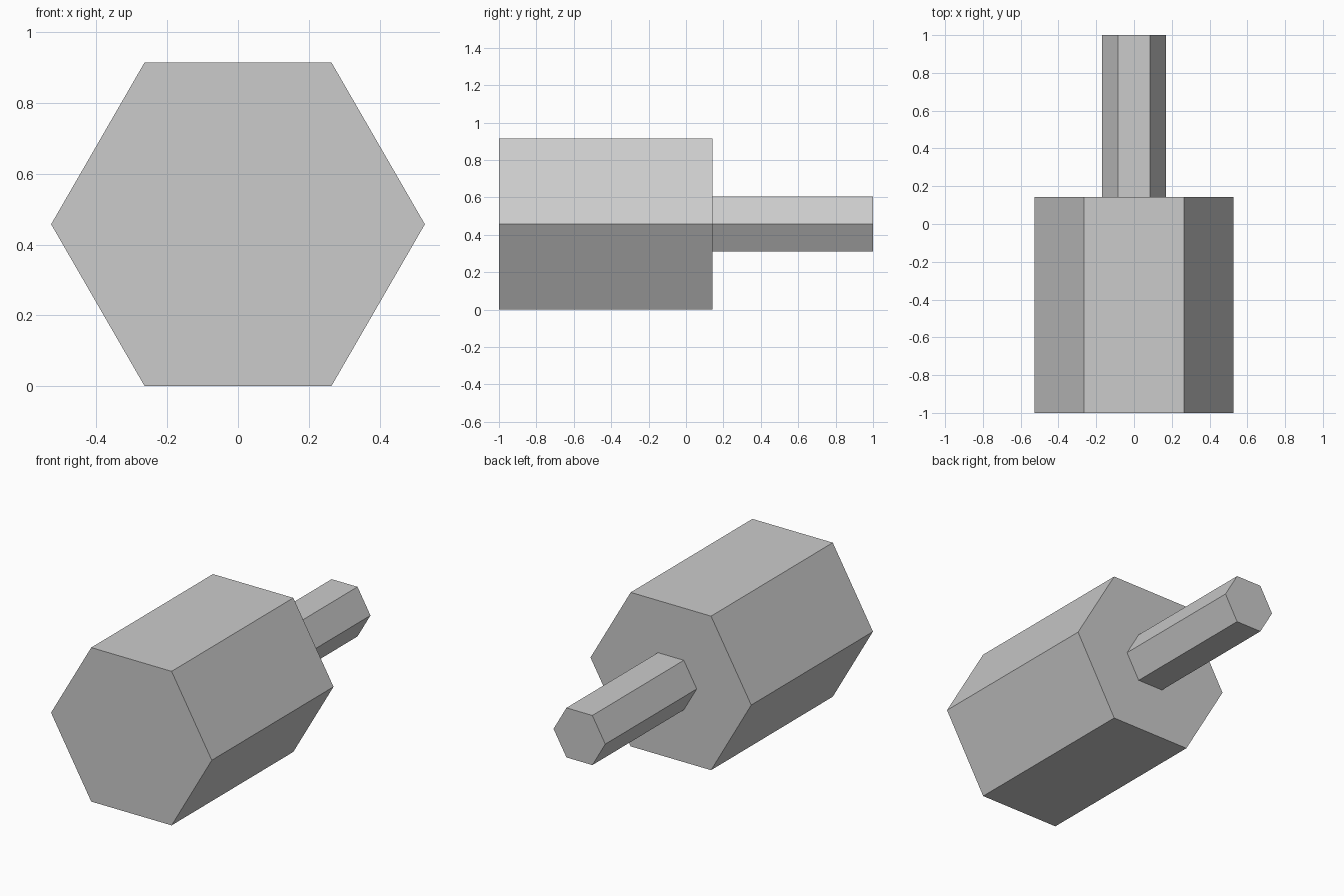
import bpy
from math import radians, sqrt

cube = bpy.data.objects.get("Cube")
if cube:
    bpy.data.objects.remove(cube, do_unlink=True)

# Single grey finish
GREY = (0.6, 0.6, 0.6, 1.0)
grey = bpy.data.materials.new("plain grey")
grey.use_nodes = True
grey.diffuse_color = GREY
grey.node_tree.nodes["Principled BSDF"].inputs["Base Color"].default_value = GREY

HEAD_RADIUS = 0.528
AXIS_HEIGHT = HEAD_RADIUS * sqrt(3) / 2


def hex_bar(name, radius, y_start, y_end):
    """Hexagonal prism along y, with flat sides at top and bottom."""
    bpy.ops.mesh.primitive_cylinder_add(
        vertices=6, radius=radius, depth=y_end - y_start,
        location=(0, (y_start + y_end) / 2, AXIS_HEIGHT),
        rotation=(radians(90), radians(30), 0))
    bar = bpy.context.object
    bar.name = name
    bar.data.materials.append(grey)
    return bar


# Thick front body and the thin shaft behind it
hex_bar("body", HEAD_RADIUS, -1, 0.142)
hex_bar("shaft", 0.17, 0.142, 1)
